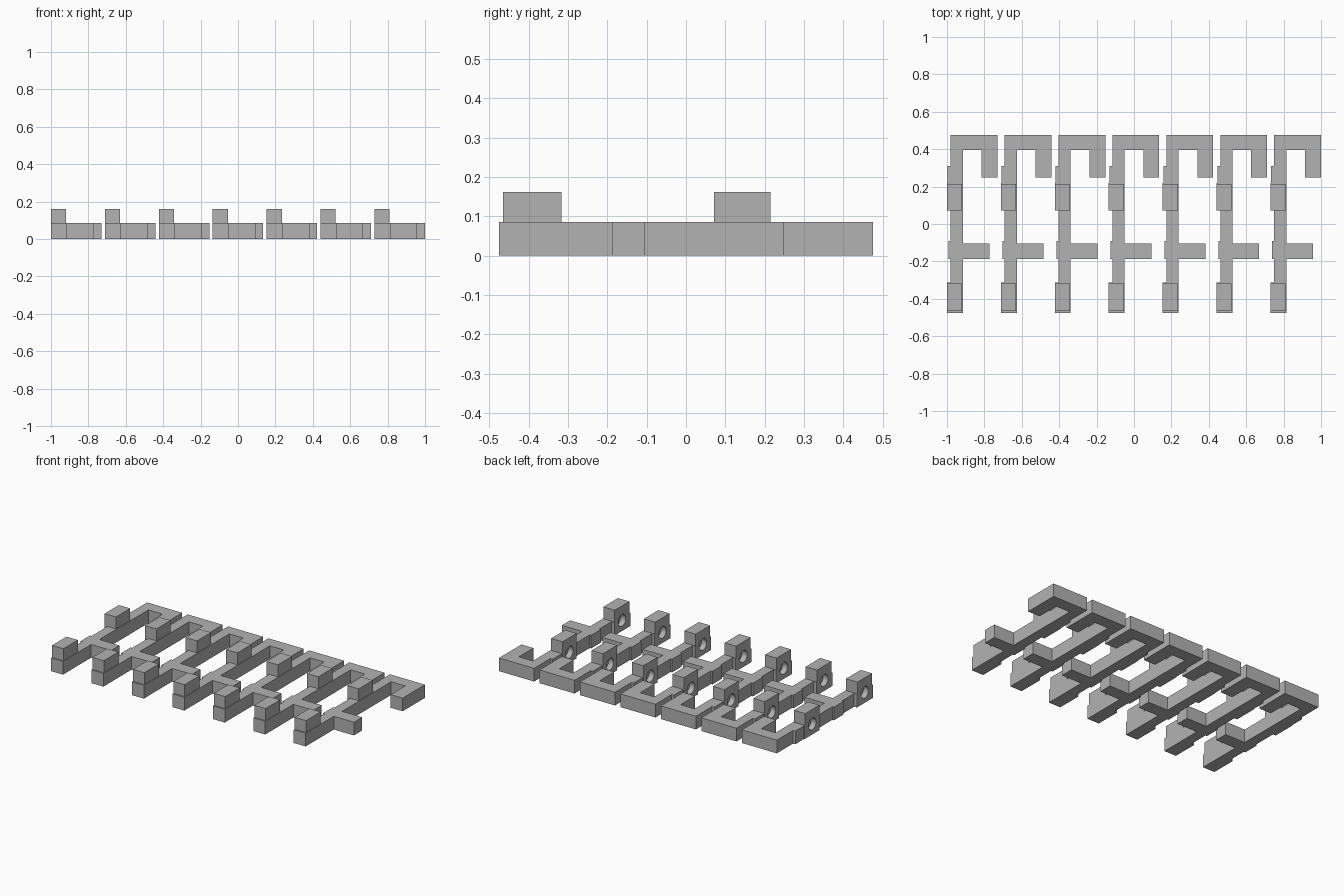
import bpy, bmesh
from math import pi
from mathutils import Matrix

if "Cube" in bpy.data.objects:
    bpy.data.objects.remove(bpy.data.objects["Cube"])

COUNT, PITCH, H, TOP = 7, 0.2883, 0.085, 0.162

grey = bpy.data.materials.new("plain grey")
grey.diffuse_color = (0.45, 0.45, 0.45, 1)
grey.use_nodes = True
grey.node_tree.nodes["Principled BSDF"].inputs["Base Color"].default_value = grey.diffuse_color


def finish(bm, name):
    bmesh.ops.recalc_face_normals(bm, faces=bm.faces)
    mesh = bpy.data.meshes.new(name)
    bm.to_mesh(mesh)
    bm.free()
    mesh.materials.append(grey)
    ob = bpy.data.objects.new(name, mesh)
    bpy.context.collection.objects.link(ob)
    return ob


def prism(name, outline, z0, z1):
    bm = bmesh.new()
    face = bm.faces.new([bm.verts.new((x, y, z0)) for x, y in outline])
    up = bmesh.ops.extrude_face_region(bm, geom=[face])["geom"]
    bmesh.ops.translate(bm, vec=(0, 0, z1 - z0),
                        verts=[v for v in up if isinstance(v, bmesh.types.BMVert)])
    return finish(bm, name)


def boolean(target, cutter, operation):
    mod = target.modifiers.new(operation.lower(), 'BOOLEAN')
    mod.operation, mod.object, mod.solver = operation, cutter, 'EXACT'
    cutter.hide_render = True
    cutter.hide_set(True)


# Flat bracket: hook at the back, cross arm, stepped outer edge
outline = [
    (0, -0.475), (0.085, -0.475), (0.085, -0.188), (0.228, -0.188),
    (0.228, -0.104), (0.085, -0.104), (0.085, 0.395), (0.185, 0.395),
    (0.185, 0.248), (0.27, 0.248), (0.27, 0.475), (0.02, 0.475),
    (0.02, 0.31), (0.004, 0.31), (0.004, 0.22), (0, 0.22), (0, 0.071),
    (0.02, 0.071), (0.02, -0.09), (0.009, -0.09), (0.009, -0.188),
    (0.02, -0.188), (0.02, -0.312), (0, -0.312),
]
bracket = prism("bracket", outline, 0, H)
bracket.location.x = -1

# Raised blocks with a round blind socket in the outer side
for tag, y0, y1 in (("front", -0.465, -0.317), ("back", 0.071, 0.215)):
    block = prism(tag + "_block",
                  [(0, y0), (0.081, y0), (0.081, y1), (0, y1)], H / 2, TOP)
    block.location.x = -1
    boolean(bracket, block, 'UNION')
    bm = bmesh.new()
    bmesh.ops.create_cone(bm, cap_ends=True, segments=32, radius1=0.038,
                          radius2=0.038, depth=0.08,
                          matrix=Matrix.Rotation(pi / 2, 4, 'Y'))
    socket = finish(bm, tag + "_socket_cutter")
    socket.location = (-1.005, (y0 + y1) / 2, 0.068)
    boolean(bracket, socket, 'DIFFERENCE')

# Row of identical brackets
row = bracket.modifiers.new("row", 'ARRAY')
row.count = COUNT
row.use_relative_offset = False
row.use_constant_offset = True
row.constant_offset_displace = (PITCH, 0, 0)
